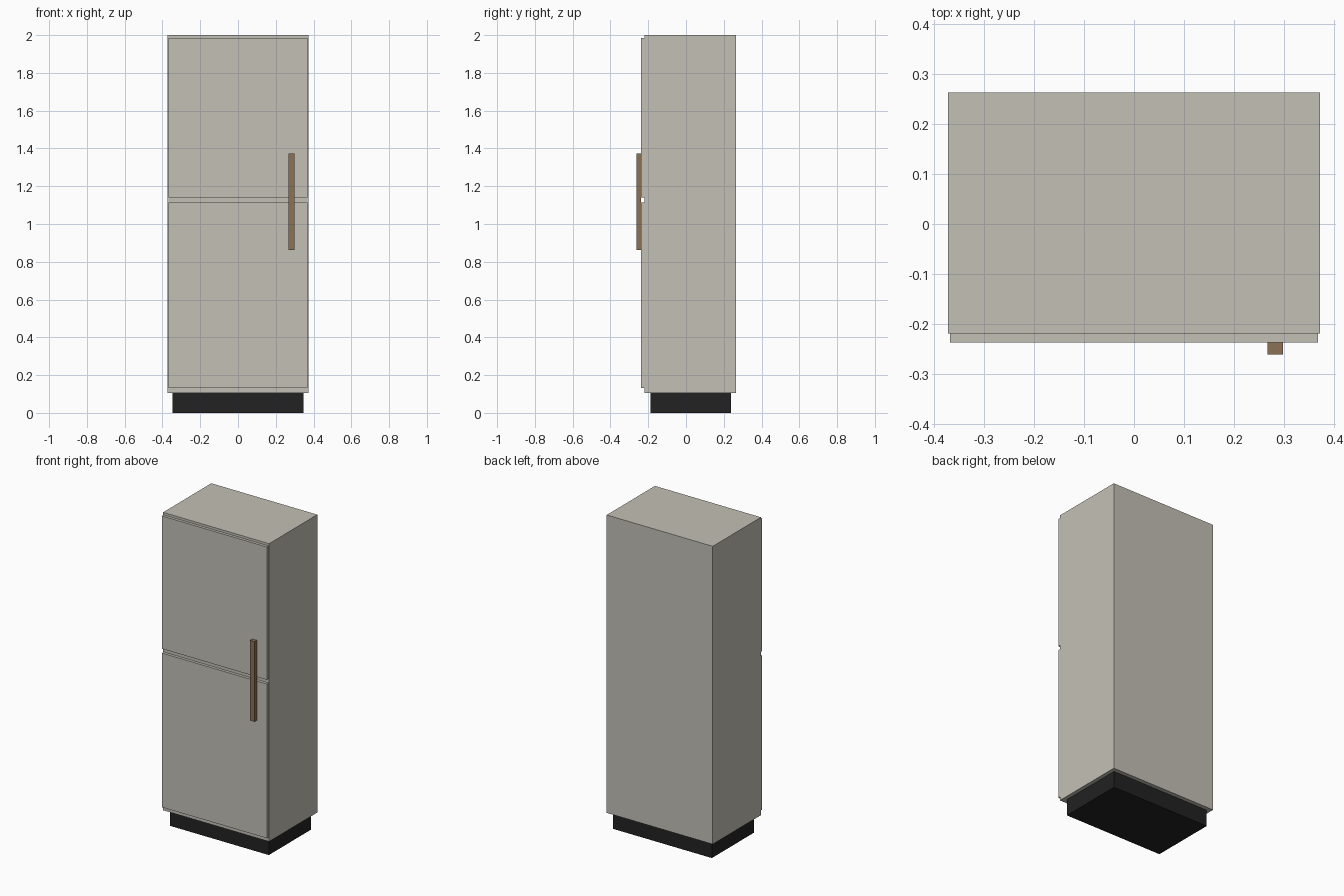
import bpy

default = bpy.data.objects.get("Cube")
if default:
    bpy.data.objects.remove(default, do_unlink=True)


def material(name, rgb):
    mat = bpy.data.materials.new(name)
    mat.use_nodes = True
    mat.diffuse_color = (*rgb, 1)
    bsdf = mat.node_tree.nodes["Principled BSDF"]
    bsdf.inputs["Base Color"].default_value = (*rgb, 1)
    bsdf.inputs["Roughness"].default_value = 0.6
    return mat


def box(name, x, y, z, mat):
    """Add a box spanning the (min, max) ranges on each axis."""
    spans = (x, y, z)
    bpy.ops.mesh.primitive_cube_add(size=1, location=[(a + b) / 2 for a, b in spans])
    obj = bpy.context.object
    obj.name = obj.data.name = name
    obj.scale = [b - a for a, b in spans]
    bpy.ops.object.transform_apply(location=False, rotation=False, scale=True)
    obj.data.materials.append(mat)
    return obj


stone = material("warm grey", (0.552, 0.527, 0.468))
black = material("black", (0.016, 0.016, 0.016))
brown = material("brown", (0.258, 0.171, 0.091))

# Recessed base and cabinet
box("plinth", (-0.348, 0.348), (-0.187, 0.237), (0, 0.105), black)
box("cabinet", (-0.373, 0.373), (-0.22, 0.264), (0.105, 2), stone)

# Two doors with a gap between them
for name, z in (("lower_door", (0.132, 1.113)), ("upper_door", (1.14, 1.985))):
    box(name, (-0.369, 0.369), (-0.238, -0.22), z, stone)

# Long handle bridging both doors
box("handle", (0.268, 0.299), (-0.262, -0.238), (0.863, 1.373), brown)
